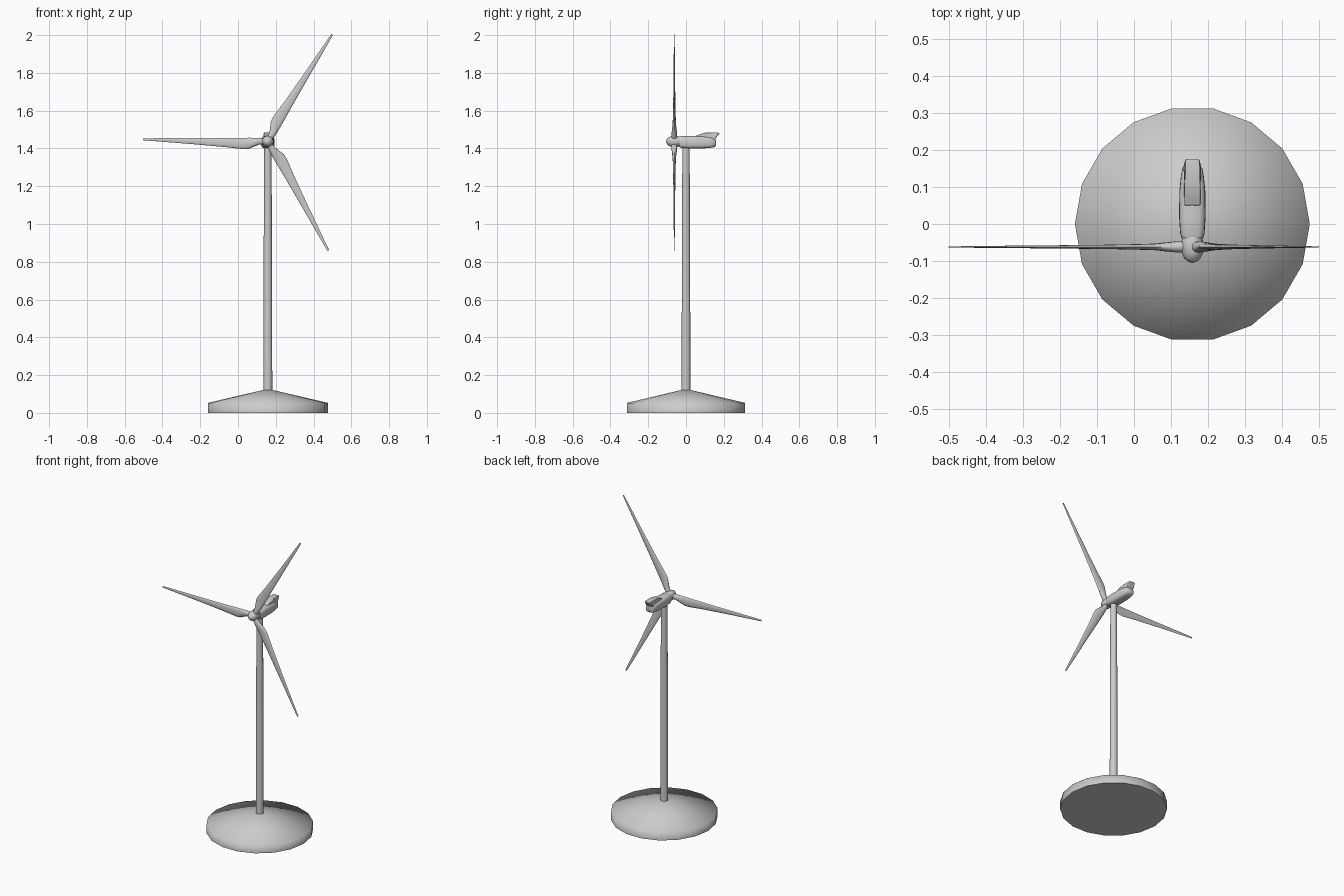
import bpy, bmesh
from math import sin, cos, pi, radians, copysign
from mathutils import Vector, Matrix

if "Cube" in bpy.data.objects:
    bpy.data.objects.remove(bpy.data.objects["Cube"])

CX = 0.158          # tower axis
HUB = Vector((CX, -0.062, 1.437))


def loft(name, rings, smooth_angle=40):
    """Skin a list of equal-length point rings and cap both ends."""
    bm = bmesh.new()
    vr = [[bm.verts.new(p) for p in ring] for ring in rings]
    n = len(vr[0])
    for a, b in zip(vr, vr[1:]):
        for i in range(n):
            j = (i + 1) % n
            bm.faces.new((a[i], a[j], b[j], b[i]))
    bm.faces.new(vr[0])
    bm.faces.new(vr[-1])
    bmesh.ops.recalc_face_normals(bm, faces=bm.faces)
    me = bpy.data.meshes.new(name)
    bm.to_mesh(me)
    bm.free()
    ob = bpy.data.objects.new(name, me)
    bpy.context.collection.objects.link(ob)
    bpy.ops.object.select_all(action='DESELECT')
    ob.select_set(True)
    bpy.context.view_layer.objects.active = ob
    bpy.ops.object.shade_smooth_by_angle(angle=radians(smooth_angle))
    return ob


def circle(r, z, n):
    return [(CX + r * cos(2 * pi * i / n), r * sin(2 * pi * i / n), z) for i in range(n)]


# Conical base and tapered tower
loft("base", [circle(r, z, 18) for r, z in
              ((0.318, 0), (0.318, 0.053), (0.03, 0.12))], 85)
loft("tower", [circle(r, z, 18) for r, z in
               ((0.0235, 0.11), (0.0225, 0.76), (0.0195, 1.41))])


# Nacelle: rounded-box sections along y (y, half width, z low, z high)
def rounded(y, w, lo, hi, n=20, k=0.6):
    pts = []
    for i in range(n):
        c, s = cos(2 * pi * i / n), sin(2 * pi * i / n)
        pts.append((CX + w * copysign(abs(c) ** k, c), y,
                    (lo + hi) / 2 + (hi - lo) / 2 * copysign(abs(s) ** k, s)))
    return pts


loft("nacelle", [rounded(*s) for s in (
    (-0.038, 0.029, 1.410, 1.462), (-0.025, 0.033, 1.402, 1.465),
    (0.02, 0.036, 1.399, 1.466), (0.09, 0.035, 1.400, 1.465),
    (0.13, 0.031, 1.403, 1.460), (0.152, 0.027, 1.408, 1.452),
    (0.158, 0.020, 1.415, 1.445))])

# Raised scoop on the rear of the nacelle
side = ((0.05, 1.445), (0.05, 1.466), (0.075, 1.476), (0.105, 1.484),
        (0.165, 1.484), (0.178, 1.481), (0.160, 1.458), (0.150, 1.440))
scoop = loft("nacelle_scoop", [[(CX + x * (0.8 if y > 0.17 else 1), y, z) for y, z in side]
                               for x in (-0.0215, 0.0215)], 30)
bev = scoop.modifiers.new("soft_edges", 'BEVEL')
bev.width = 0.003
bev.segments = 2

# Hub with rounded nose, turned about the y axis
loft("hub", [[(CX + r * cos(2 * pi * i / 18), y, HUB.z + r * sin(2 * pi * i / 18))
              for i in range(18)] for y, r in (
    (-0.105, 0.003), (-0.102, 0.012), (-0.093, 0.022), (-0.08, 0.028),
    (-0.062, 0.031), (-0.045, 0.029), (-0.03, 0.024))])

# Blades: (radius, trailing edge, leading edge, half thickness)
sections = ((0.0, -0.015, 0.015, 0.015), (0.045, -0.017, 0.017, 0.015),
            (0.075, -0.030, 0.018, 0.012), (0.10, -0.041, 0.018, 0.009),
            (0.13, -0.043, 0.017, 0.008), (0.22, -0.034, 0.014, 0.006),
            (0.40, -0.021, 0.010, 0.004), (0.58, -0.010, 0.007, 0.0025),
            (0.661, -0.005, 0.005, 0.0012))
for k in range(3):
    a = radians(59 + 120 * k)
    out, across = Vector((cos(a), 0, sin(a))), Vector((sin(a), 0, -cos(a)))
    rings = []
    for r, lo, hi, t in sections:
        rings.append([HUB + out * r
                      + across * ((lo + hi) / 2 + (hi - lo) / 2 * cos(2 * pi * i / 12))
                      + Vector((0, t * sin(2 * pi * i / 12), 0)) for i in range(12)])
    loft(f"blade_{k + 1}", rings, 50)
